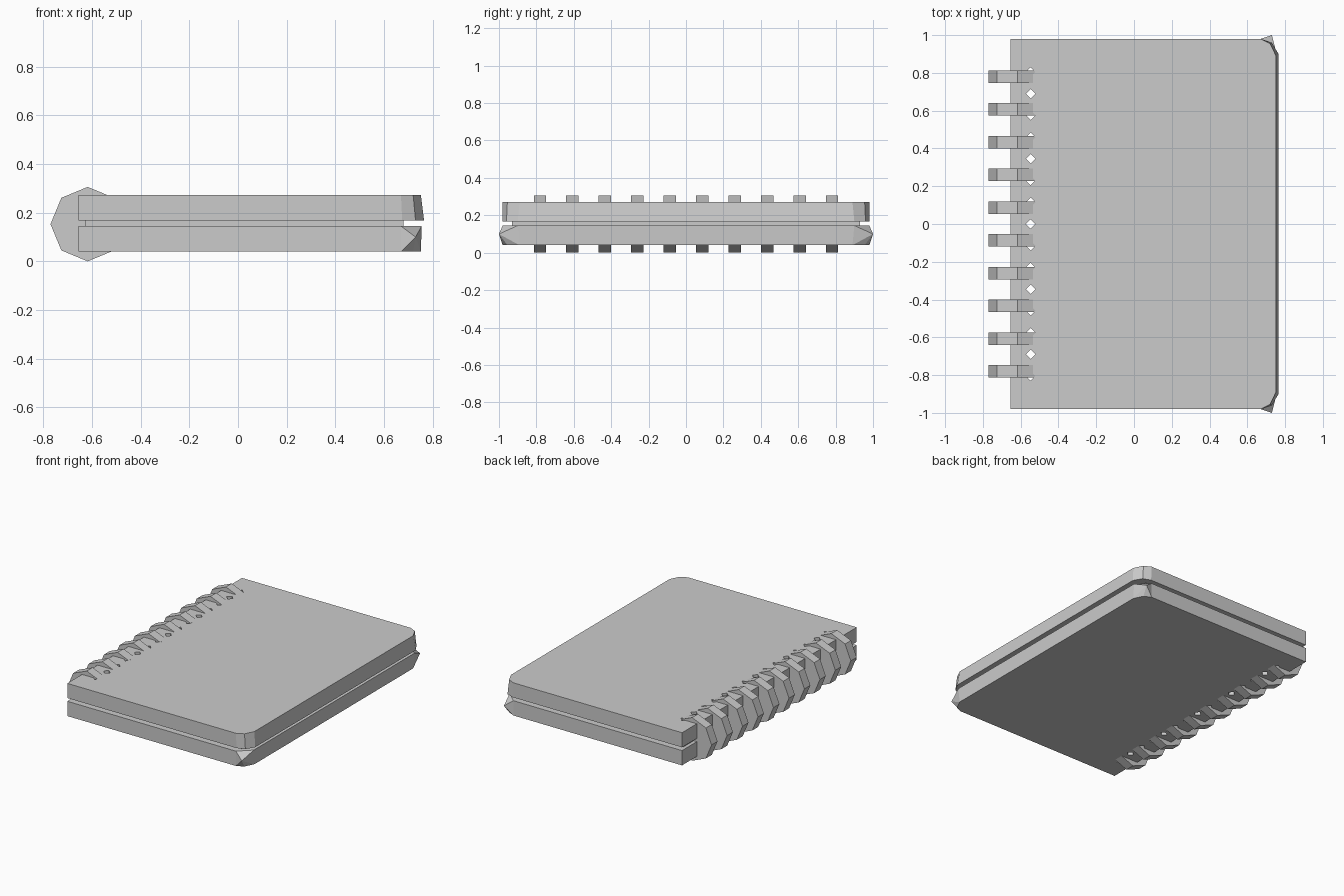
import bpy, bmesh, math
from mathutils import Matrix

if "Cube" in bpy.data.objects:
    bpy.data.objects.remove(bpy.data.objects["Cube"])

grey = bpy.data.materials.new("plain grey")
grey.diffuse_color = (0.6, 0.6, 0.6, 1)
grey.use_nodes = True
grey.node_tree.nodes["Principled BSDF"].inputs["Base Color"].default_value = grey.diffuse_color


def finish(bm, name, mat=grey):
    bmesh.ops.recalc_face_normals(bm, faces=bm.faces)
    me = bpy.data.meshes.new(name)
    bm.to_mesh(me)
    bm.free()
    ob = bpy.data.objects.new(name, me)
    bpy.context.collection.objects.link(ob)
    if mat:
        me.materials.append(mat)
    return ob


def loft(name, bottom, top, z0, z1):
    """Solid between two outlines with matching points."""
    bm = bmesh.new()
    lo = [bm.verts.new((x, y, z0)) for x, y in bottom]
    hi = [bm.verts.new((x, y, z1)) for x, y in top]
    n = len(lo)
    bm.faces.new(lo[::-1])
    bm.faces.new(hi)
    for i in range(n):
        j = (i + 1) % n
        bm.faces.new((lo[i], lo[j], hi[j], hi[i]))
    return finish(bm, name)


def mirrored(half):
    """Outline from its front half, mirrored to the back."""
    return half + [(x, -y) for x, y in reversed(half)]


# upper cover, flaring slightly at the lower right edge
upper = loft("upper_cover",
             mirrored([(-0.655, -0.98), (0.675, -0.98), (0.73, -0.96), (0.765, -0.9)]),
             mirrored([(-0.655, -0.98), (0.67, -0.98), (0.72, -0.955), (0.752, -0.89)]),
             0.168, 0.272)

# page block
pages = loft("pages", mirrored([(-0.63, -0.93), (0.68, -0.93)]),
             mirrored([(-0.63, -0.93), (0.68, -0.93)]), 0.14, 0.172)

# lower cover with pointed, downward-bent corners
bm = bmesh.new()
sides = []
for s in (-1, 1):
    pts = dict(L=(-0.655, 0.98, 0.145), l=(-0.655, 0.98, 0.04),
               A=(0.67, 0.98, 0.145), a=(0.67, 0.98, 0.04),
               B=(0.755, 0.9, 0.145), b=(0.752, 0.89, 0.04),
               m=(0.72, 0.955, 0.04), S=(0.73, 1.0, 0.1))
    v = {k: bm.verts.new((x, y * s, z)) for k, (x, y, z) in pts.items()}
    for f in ("LAal", "ABS", "ASa", "aSm", "BbS", "bmS"):
        bm.faces.new([v[k] for k in f])
    sides.append(v)
f, b = sides
bm.faces.new([f[k] for k in "LAB"] + [b[k] for k in "BAL"])
bm.faces.new([f[k] for k in "lamb"] + [b[k] for k in "bmal"])
bm.faces.new((f["L"], f["l"], b["l"], b["L"]))
bm.faces.new((f["B"], f["b"], b["b"], b["B"]))
lower = finish(bm, "lower_cover")

# row of punched diamond holes along the spine
bm = bmesh.new()
for i in range(-7, 8):
    bmesh.ops.create_cone(bm, cap_ends=True, segments=4, radius1=0.025, radius2=0.025,
                          depth=0.6, matrix=Matrix.Translation((-0.547, i * 0.115, 0.15)))
punch = finish(bm, "hole_cutter", None)
punch.hide_render = True
punch.display_type = 'WIRE'
for ob in (upper, pages, lower):
    mod = ob.modifiers.new("holes", 'BOOLEAN')
    mod.operation = 'DIFFERENCE'
    mod.solver = 'EXACT'
    mod.object = punch

# ten eight-sided binding rings
for i in range(10):
    bm = bmesh.new()
    place = Matrix.Translation((-0.618, (i - 4.5) * 0.1735, 0.153)) @ Matrix.Rotation(math.pi / 2, 4, 'X')
    bmesh.ops.create_cone(bm, cap_ends=True, segments=8, radius1=0.153, radius2=0.153,
                          depth=0.066, matrix=place)
    finish(bm, f"binding_ring_{i + 1}")
